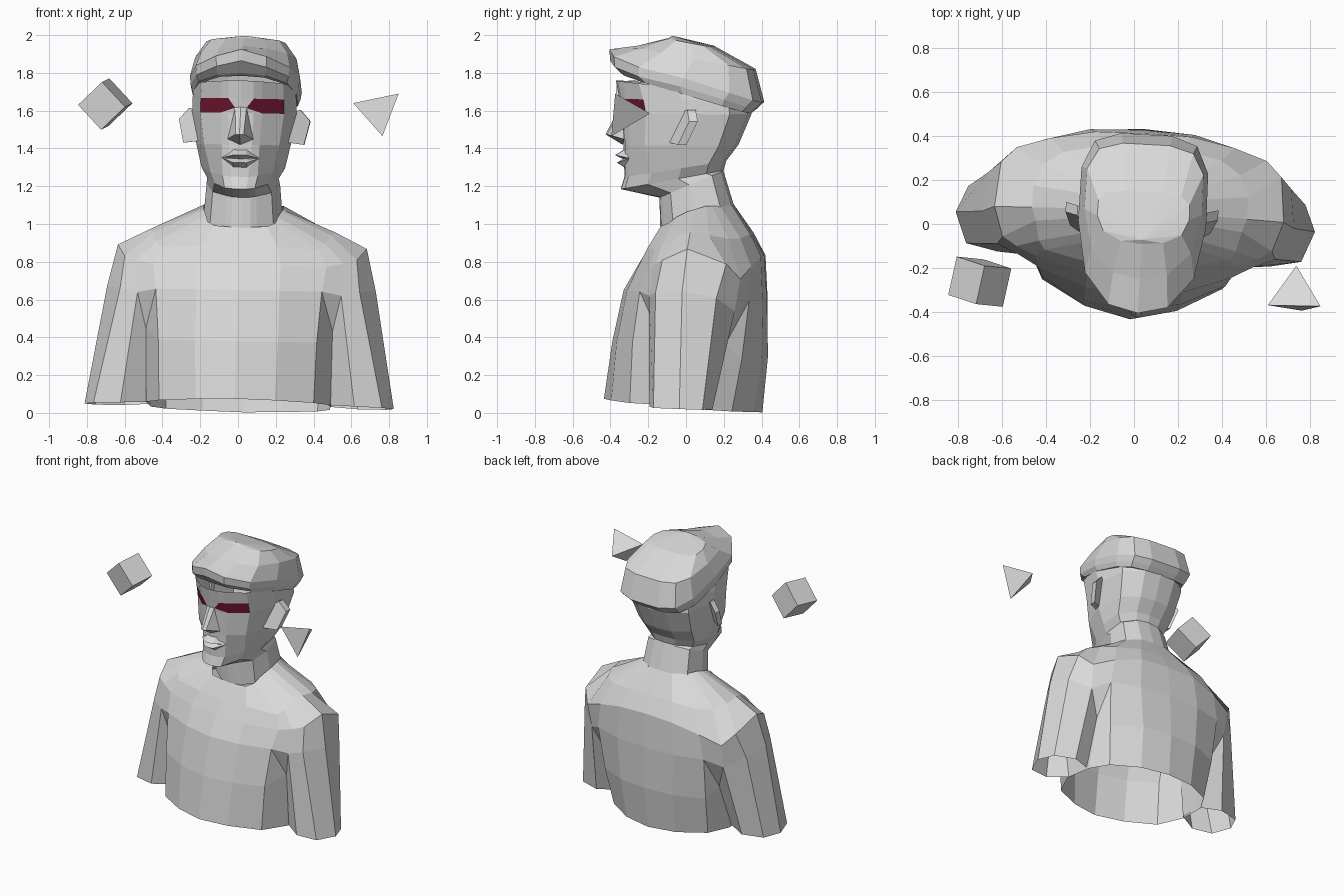
import bpy, bmesh, math
from mathutils import Matrix, Vector

if "Cube" in bpy.data.objects:
    bpy.data.objects.remove(bpy.data.objects["Cube"])

def material(name, rgb):
    m = bpy.data.materials.new(name)
    m.diffuse_color = (*rgb, 1)
    m.use_nodes = True
    m.node_tree.nodes["Principled BSDF"].inputs["Base Color"].default_value = m.diffuse_color
    return m

GREY = material("plaster grey", (0.7, 0.7, 0.7))
RED = material("dark red", (0.19, 0.009, 0.034))

# The whole bust is turned and leans a little
LEAN = (Matrix.Translation((0.005, 0, 0)) @ Matrix.Rotation(math.radians(-3.2), 4, 'Z')
        @ Matrix.Rotation(math.radians(1.03), 4, 'Y'))

def build(name, polys, mirror=True, red=(), matrix=LEAN):
    """Weld polygons into one flat-shaded object, mirrored over x = 0."""
    bm = bmesh.new()
    for i, poly in enumerate(polys):
        for side in ((1, -1) if mirror else (1,)):
            pts = [bm.verts.new((p[0] * side, p[1], p[2])) for p in poly]
            face = bm.faces.new(pts[::side])
            face.material_index = 1 if i in red else 0
    bmesh.ops.remove_doubles(bm, verts=bm.verts, dist=0.0015)
    bmesh.ops.recalc_face_normals(bm, faces=bm.faces)
    bm.transform(matrix)
    me = bpy.data.meshes.new(name)
    bm.to_mesh(me)
    bm.free()
    me.materials.append(GREY)
    if red:
        me.materials.append(RED)
    ob = bpy.data.objects.new(name, me)
    bpy.context.collection.objects.link(ob)
    return ob

def strips(rings, closed=False):
    """Quads between successive rows of points."""
    out = []
    for a, b in zip(rings, rings[1:]):
        n = len(a)
        for i in range(n if closed else n - 1):
            j = (i + 1) % n
            out.append([a[i], a[j], b[j], b[i]])
    return out

def ring(shape, width, y_front, y_back, z_front, z_back, arch=0):
    """Half cross-section, front to back, tilted between two heights;
    arch drops the front corners below the front centre."""
    return [(fx * width, y_front + (y_back - y_front) * fy,
             z_front + (z_back - z_front) * fy - arch * fx * max(0, 1 - 1.8 * fy))
            for fx, fy in shape]

# Body: half rows from front centre over the shoulder to back centre
collar = [(0, -.135, .98), (.14, -.125, .99), (.18, -.08, 1.01), (.19, -.04, 1.04), (.205, .02, 1.07),
          (.21, .06, 1.08), (.21, .12, 1.1), (.2, .15, 1.1), (.18, .19, 1.1), (.1, .25, 1.1),
          (0, .255, 1.1)]
slope = [(0, -.2, .87), (.2, -.19, .88), (.42, -.14, .87), (.45, -.1, .9), (.47, -.01, .95),
         (.49, .05, .965), (.49, .15, .95), (.45, .25, .93), (.36, .31, .93), (.18, .35, .95),
         (0, .35, .95)]
shoulder = [(0, -.255, .78), (.22, -.24, .78), (.46, -.17, .78), (.55, -.13, .8), (.615, -.09, .82),
            (.66, .045, .88), (.64, .25, .8), (.57, .32, .72), (.42, .37, .78), (.22, .41, .83),
            (0, .415, .84)]
chest = [(0, -.33, .65), (.22, -.3, .65), (.44, -.22, .65), (.54, -.165, .63), (.635, -.125, .65),
         (.712, .02, .66), (.69, .2, .62), (.56, .29, .55), (.45, .36, .6), (.24, .42, .6),
         (0, .43, .6)]
pit_front, pit_back = (.495, -.12, .44), (.48, .235, .37)
waist = [(0, -.39, .38), (.22, -.355, .38), (.42, -.26, .38), pit_front, pit_back,
         (.43, .32, .29), (.22, .415, .3), (0, .435, .3)]
hem = [(0, -.435, .075), (.21, -.385, .07), (.41, -.275, .06), (.49, -.09, .05), (.475, .13, .025),
       (.40, .265, .015), (.21, .37, .008), (0, .405, .003)]
cuff = [(.62, -.16, .045), (.765, -.13, .04), (.82, .01, .035), (.77, .13, .03), (.62, .175, .03),
        (.48, .11, .04), (.475, -.07, .05)]
upper_waist = chest[:3] + [pit_front, pit_back] + chest[8:]
sleeve = chest[3:8] + [pit_back, pit_front]
body = strips([collar, slope, shoulder, chest])
body += strips([upper_waist, waist, hem]) + strips([sleeve, cuff], closed=True)
body += [[chest[2], chest[3], pit_front], [chest[7], chest[8], pit_back]]
build("torso_and_sleeves", body)

# Neck, jaw and skull
skull = [(0, 0), (.245, .02), (.4, .06), (.8, .2), (1, .5), (.9, .85), (.45, .98), (0, 1)]
jaw = [(0, 0), (.2, .01), (.42, .05), (.74, .28), (1, .58), (.92, .85), (.45, .98), (0, 1)]
head_rings = [ring(*r) for r in (
    (skull, .21, -.135, .255, .97, 1.10),
    (skull, .195, -.14, .20, 1.14, 1.28),
    (jaw, .19, -.345, .20, 1.185, 1.285),
    (jaw, .222, -.325, .215, 1.25, 1.335),
    (skull, .25, -.33, .28, 1.42, 1.42),
    (skull, .277, -.335, .35, 1.588, 1.585),
    (skull, .275, -.352, .34, 1.665, 1.66),
    (skull, .27, -.37, .30, 1.76, 1.70))]
head = strips(head_rings)

# Eye band: red almond faces between cheek and brow, grey at the nose root
cheek, brow = head_rings[5], head_rings[6]
first = 5 * (len(skull) - 1)
root = (.03, -.339, 1.615)
head[first:first + 3] = [
    [cheek[2], cheek[3], brow[3], brow[2], brow[1], root],
    [cheek[0], cheek[1], cheek[2], root],
    [cheek[0], root, brow[1], brow[0]]]
build("head", head, red={first})

# Nose wedge
bridge, bridge_side = (0, -.35, 1.62), (.03, -.34, 1.615)
tip, tip_side = (0, -.425, 1.475), (.022, -.415, 1.475)
nostril, base = (.068, -.322, 1.45), (0, -.335, 1.42)
build("nose", [[bridge, bridge_side, tip_side, tip], [bridge_side, nostril, tip_side],
               [tip, tip_side, nostril, base]])

# Lips: upper and lower wedges meeting at the mouth corner
corner, part = (.1, -.295, 1.35), (0, -.335, 1.345)
lips = []
for edge, peak, peak_y in ((1.395, 1.365, -.375), (1.30, 1.325, -.365)):
    rim, rim_side = (0, -.325, edge), (.035, -.32, edge)
    ridge, ridge_side = (0, peak_y, peak), (.035, peak_y + .005, peak)
    lips += [[rim, rim_side, ridge_side, ridge], [rim_side, corner, ridge_side],
             [ridge, ridge_side, corner, part]]
build("lips", lips)

# Ears: flared slabs
def ear_side(offset):
    outline = [(.25, 1.595), (.295, 1.61), (.348, 1.55), (.32, 1.425), (.24, 1.435)]
    return [(x, offset + (z - 1.5) * .35 + (x - .27) * .65, z) for x, z in outline]

ear_front, ear_back = ear_side(-.03), ear_side(.015)
build("ears", [ear_front, ear_back[::-1]] + strips([ear_front, ear_back], closed=True))

# Flat cap with a short arched brim
dome = [(0, 0), (.46, .04), (.85, .21), (1, .5), (.99, .8), (.8, .95), (.4, 1), (0, 1)]
cap_rings = [ring(dome, *r) for r in (
    (.255, -.30, .32, 1.785, 1.60),
    (.275, -.345, .345, 1.80, 1.588, .01),
    (.287, -.40, .375, 1.865, 1.612, .05),
    (.292, -.405, .41, 1.925, 1.645, .06),
    (.268, -.25, .365, 1.945, 1.82, .02),
    (.21, -.09, .15, 1.985, 1.94))]
crown = (0, -.07, 1.997)
top = cap_rings[-1]
build("flat_cap", strips(cap_rings) + [[a, b, crown] for a, b in zip(top, top[1:])])

# Floating cube
depth = Vector((.04, .18, .02)).normalized()
along = Vector((.12, -.012, -.13))
along = (along - depth * along.dot(depth)).normalized()
turn = Matrix((along, depth, along.cross(depth))).transposed().to_4x4()
low, high = ([(x, y, z) for x, y in ((-.09, -.09), (.09, -.09), (.09, .09), (-.09, .09))]
             for z in (-.09, .09))
build("floating_cube", [low[::-1], high] + strips([low, high], closed=True), mirror=False,
      matrix=Matrix.Translation((-.703, -.263, 1.635)) @ turn)

# Floating pyramid
apex = (.74, -.19, 1.585)
tri = [(.61, -.37, 1.64), (.85, -.375, 1.69), (.765, -.395, 1.465)]
build("floating_pyramid", [tri] + [[tri[i], tri[(i + 1) % 3], apex] for i in range(3)],
      mirror=False, matrix=Matrix())
